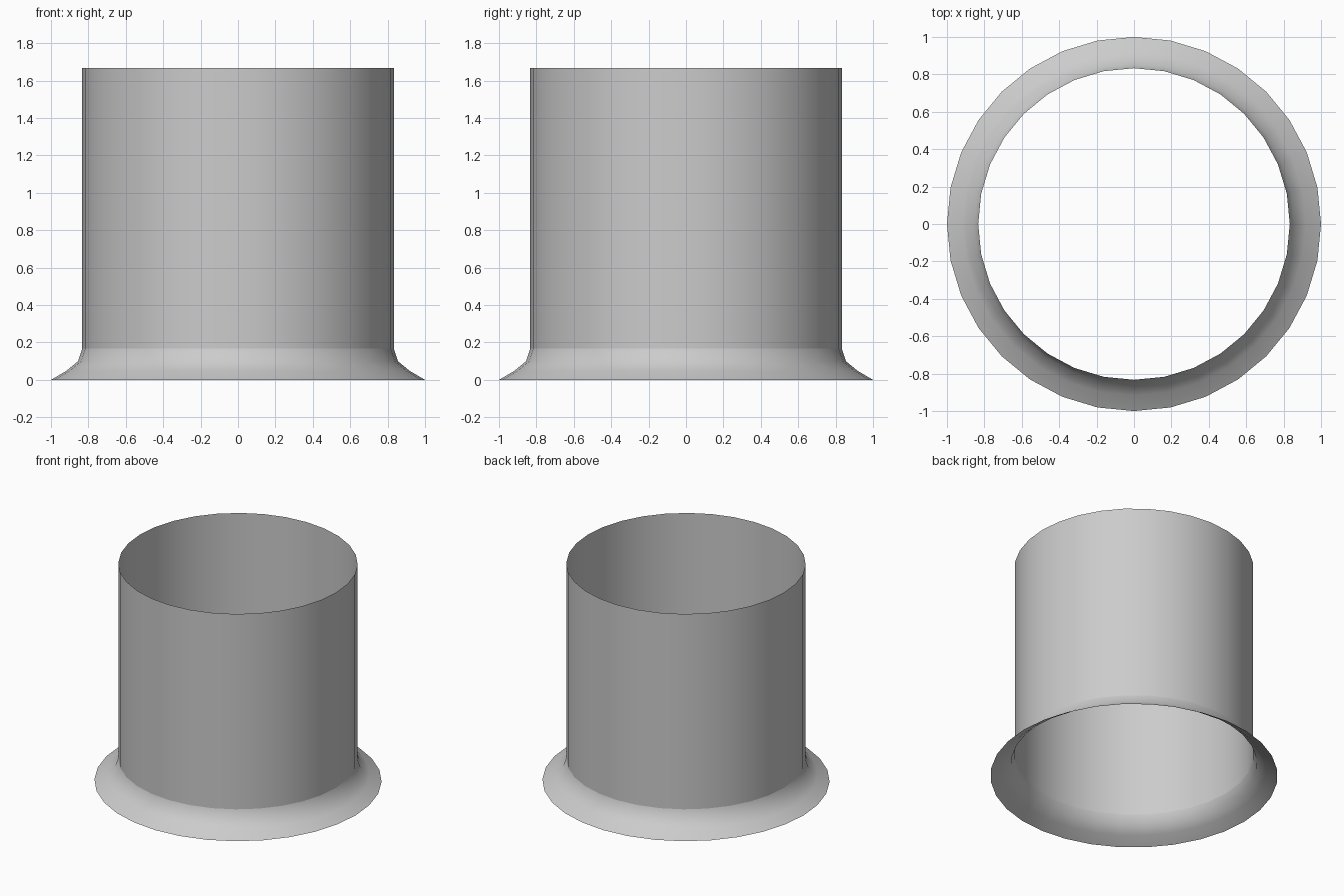
import bpy, bmesh, math

if "Cube" in bpy.data.objects:
    bpy.data.objects.remove(bpy.data.objects["Cube"])

SIDES = 32


def lathe(name, profile):
    """Spin an open (radius, height) profile round z into a thin open shell."""
    bm = bmesh.new()
    rings = []
    for r, z in profile:
        rings.append([bm.verts.new((r * math.cos(2 * math.pi * i / SIDES),
                                    r * math.sin(2 * math.pi * i / SIDES), z))
                      for i in range(SIDES)])
    for low, high in zip(rings, rings[1:]):
        for i in range(SIDES):
            j = (i + 1) % SIDES
            face = bm.faces.new((low[i], low[j], high[j], high[i]))
            face.smooth = True
    mesh = bpy.data.meshes.new(name)
    bm.to_mesh(mesh)
    bm.free()
    obj = bpy.data.objects.new(name, mesh)
    bpy.context.collection.objects.link(obj)
    return obj


# Straight open tube
lathe("tube_wall", [(0.833, 0.167), (0.833, 1.667)])

# Concave flared skirt, kept separate so the join stays crisp
lathe("base_flare", [(1.0, 0.0), (0.917, 0.049), (0.855, 0.1), (0.833, 0.167)])
